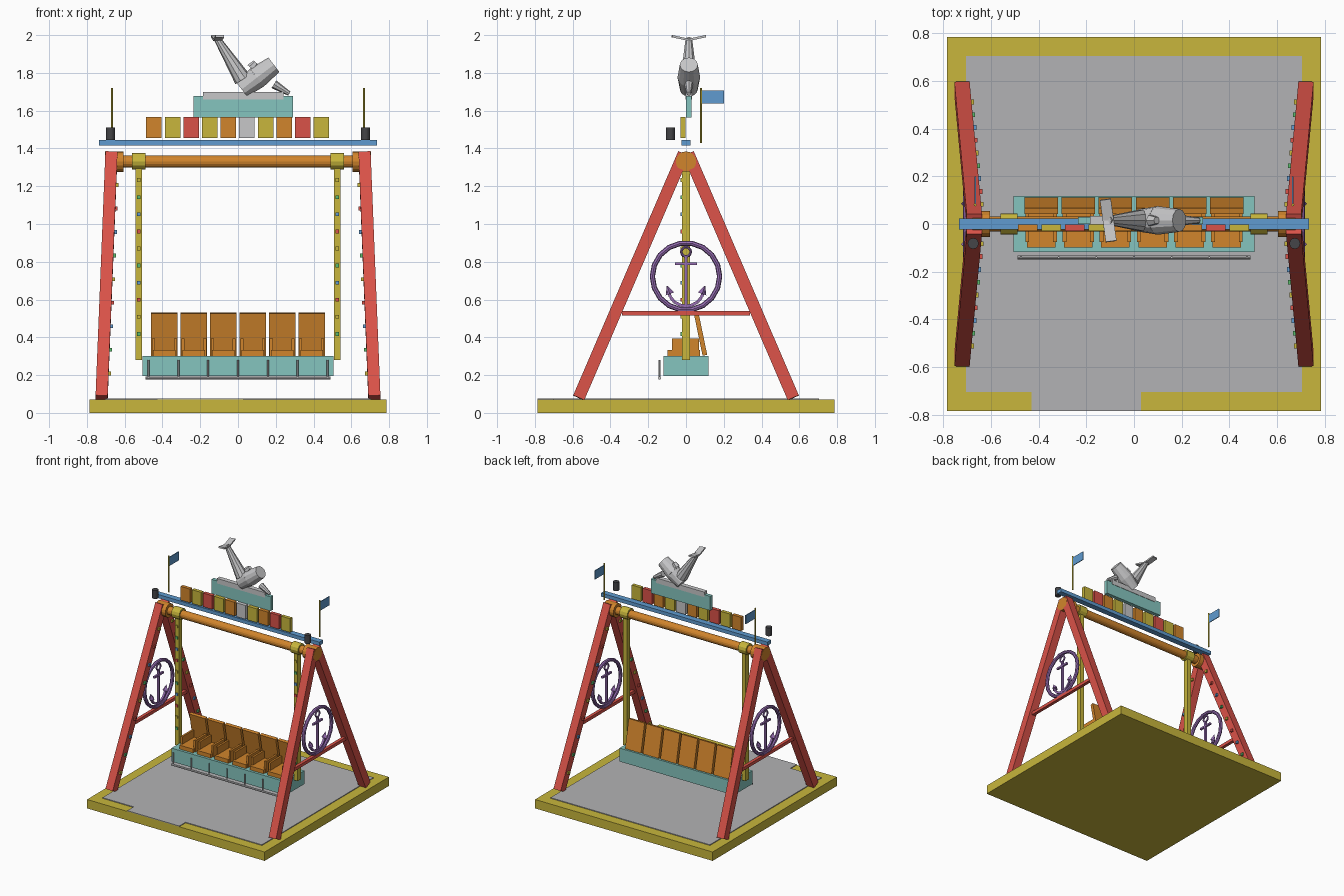
import bpy, bmesh, math
from mathutils import Vector, Matrix

if "Cube" in bpy.data.objects:
    bpy.data.objects.remove(bpy.data.objects["Cube"])


def material(name, r, g, b):
    m = bpy.data.materials.new(name)
    m.use_nodes = True
    m.diffuse_color = (r, g, b, 1)
    m.node_tree.nodes["Principled BSDF"].inputs["Base Color"].default_value = (r, g, b, 1)
    return m


YELLOW = material("yellow", .58, .47, .045)
FLOOR = material("floor grey", .45, .45, .46)
RED = material("red", .70, .085, .065)
BLUE = material("blue", .115, .33, .63)
ORANGE = material("orange", .64, .235, .025)
TEAL = material("teal", .235, .56, .52)
PURPLE = material("purple", .31, .155, .45)
CHARCOAL = material("charcoal", .06, .06, .065)
SILVER = material("light grey", .57, .57, .58)
GREEN = material("green", .1, .5, .15)
BULBS = [YELLOW, RED, BLUE, GREEN]


def finish(name, bm, mat, smooth=False):
    me = bpy.data.meshes.new(name)
    bmesh.ops.recalc_face_normals(bm, faces=bm.faces)
    bm.to_mesh(me)
    bm.free()
    me.materials.append(mat)
    ob = bpy.data.objects.new(name, me)
    bpy.context.collection.objects.link(ob)
    return ob


def box(name, x, y, z, mat):
    """Box from (low, high) ranges."""
    bm = bmesh.new()
    size = [b - a for a, b in (x, y, z)]
    mid = [(a + b) / 2 for a, b in (x, y, z)]
    bmesh.ops.create_cube(bm, size=1, matrix=Matrix.Translation(mid) @ Matrix.Diagonal((*size, 1)))
    return finish(name, bm, mat)


def frame(p, q, hint):
    """Matrix at the middle of p-q, with z along it and x near the hint."""
    z = (Vector(q) - Vector(p)).normalized()
    x = Vector(hint)
    x = (x - z * x.dot(z)).normalized()
    m = Matrix((x, z.cross(x), z)).transposed().to_4x4()
    return Matrix.Translation((Vector(p) + Vector(q)) / 2) @ m


def beam(name, p, q, w, d, mat, hint=(1, 0, 0)):
    bm = bmesh.new()
    length = (Vector(q) - Vector(p)).length
    bmesh.ops.create_cube(bm, size=1, matrix=frame(p, q, hint) @ Matrix.Diagonal((w, d, length, 1)))
    return finish(name, bm, mat)


def rod(name, p, q, r1, r2, mat, sides=12, hint=(0, 1, 0)):
    bm = bmesh.new()
    bmesh.ops.create_cone(bm, cap_ends=True, segments=sides, radius1=r1, radius2=r2,
                          depth=(Vector(q) - Vector(p)).length, matrix=frame(p, q, hint))
    return finish(name, bm, mat)


def ring(name, centre, radius, tube, mat, sides):
    """Hoop facing sideways, spun from a small circle."""
    bm = bmesh.new()
    c = Vector(centre)
    m = Matrix.Translation(c + Vector((0, radius, 0)))
    made = bmesh.ops.create_circle(bm, segments=8, radius=tube, matrix=m)
    bmesh.ops.spin(bm, geom=made["verts"] + bm.edges[:], cent=c, axis=(1, 0, 0),
                   angle=math.tau, steps=sides, use_merge=True)
    bmesh.ops.remove_doubles(bm, verts=bm.verts, dist=1e-4)
    return finish(name, bm, mat)


def bulb(name, p, i):
    box(name, *[(c - .01, c + .01) for c in p], BULBS[i % len(BULBS)])


# Platform with floor and entrance strip
box("platform", (-.785, .785), (-.785, .785), (0, .071), YELLOW)
box("floor", (-.705, .705), (-.705, .705), (.07, .077), FLOOR)
box("entrance", (-.43, .03), (-.785, -.705), (.07, .077), FLOOR)

# Side frames, mirrored left and right
for s, side in ((1, "left"), (-1, "right")):
    for f, end in ((-1, "front"), (1, "back")):
        foot, top = Vector((s * .722, f * .568, .08)), Vector((s * .67, f * .012, 1.372))
        beam(f"{side}_{end}_leg", foot, top, .064, .064, RED)
        for i in range(9):
            p = foot.lerp(top, .1 + .0965 * i)
            bulb(f"{side}_{end}_leg_bulb", p - Vector((s * .035, 0, 0)), i + (0 if i % 4 in (0, 2) else 2))
    box(f"{side}_cross_bar", sorted((s * .69, s * .715)), (-.34, .34), (.515, .54), RED)

    # Anchor emblem
    x = s * .703
    ring(f"{side}_emblem_ring", (x, 0, .722), .178, .014, PURPLE, 18)
    ring(f"{side}_anchor_eye", (x, 0, .853), .025, .007, PURPLE, 12)
    beam(f"{side}_anchor_shank", (x, 0, .56), (x, 0, .83), .016, .016, PURPLE)
    beam(f"{side}_anchor_stock", (x, -.058, .79), (x, .058, .79), .016, .014, PURPLE)
    arc = [(x, .095 * math.cos(a), .66 + .095 * math.sin(a))
           for a in (math.radians(190 + 20 * k) for k in range(9))]
    for p, q in zip(arc, arc[1:]):
        beam(f"{side}_anchor_arm", p, q, .016, .016, PURPLE)
    for f in (-1, 1):
        rod(f"{side}_anchor_fluke", (x, f * .085, .63), (x, f * .1, .672), .024, .002, PURPLE, 4)

    # Axle hub, collar and hanging arm
    rod(f"{side}_hub", (s * .605, 0, 1.33), (s * .705, 0, 1.33), .054, .054, ORANGE, 16)
    rod(f"{side}_collar", (s * .49, 0, 1.332), (s * .56, 0, 1.332), .044, .044, YELLOW, 12)
    box(f"{side}_hanging_arm", sorted((s * .508, s * .542)), (-.02, .02), (.28, 1.33), YELLOW)
    for i in range(10):
        bulb(f"{side}_arm_bulb", (s * .525, -.018, .418 + .0905 * i), i + 3)

    # Lamp, flag pole and flag
    rod(f"{side}_lamp", (s * .675, -.082, 1.445), (s * .675, -.082, 1.512), .023, .023, CHARCOAL)
    rod(f"{side}_flag_pole", (s * .667, .08, 1.43), (s * .667, .08, 1.72), .006, .006, YELLOW, 8)
    box(f"{side}_flag", (s * .667 - .003, s * .667 + .003), (.085, .2), (1.638, 1.708), BLUE)

rod("axle", (-.64, 0, 1.33), (.64, 0, 1.33), .032, .032, ORANGE, 16)

# Gondola with foot rail
box("gondola", (-.505, .505), (-.118, .118), (.195, .302), TEAL)
rod("foot_rail", (-.49, -.14, .184), (.49, -.14, .184), .008, .008, SILVER, 8)
for i in range(7):
    x = -.474 + .158 * i
    rod("rail_post", (x, -.14, .184), (x, -.14, .28), .005, .005, SILVER, 6)
    rod("rail_bracket", (x, -.14, .277), (x, -.115, .277), .005, .005, SILVER, 6)

# Row of seats
for i in range(6):
    x = -.39 + .156 * i
    box("seat", (x - .06, x + .06), (-.098, .075), (.3, .333), ORANGE)
    for s in (-1, 1):
        box("armrest", sorted((x + s * .05, x + s * .066)), (-.075, .07), (.3, .393), ORANGE)
    beam("seat_back", (x, .1, .305), (x, .054, .528), .14, .025, ORANGE)

# Overhead sign with blank tiles
box("sign_beam", (-.735, .735), (-.023, .023), (1.415, 1.444), BLUE)
tiles = [ORANGE, YELLOW, RED, YELLOW, ORANGE, SILVER, YELLOW, ORANGE, RED, YELLOW]
for i, mat in enumerate(tiles):
    x = -.445 + .0985 * i
    box("sign_tile", (x - .041, x + .041), (-.03, -.002), (1.456, 1.566), mat)
box("sea_panel", (-.235, .29), (0, .03), (1.565, 1.678), TEAL)
box("sea_crest", (-.185, .24), (-.003, .033), (1.66, 1.7), SILVER)

# Leaping sea animal on top
Y = .015
rod("animal_rear_body", (.02, Y, 1.712), (.10, Y, 1.775), .047, .06, SILVER, 12)
rod("animal_front_body", (.10, Y, 1.775), (.19, Y, 1.843), .06, .048, SILVER, 12)
rod("animal_tail", (-.11, Y, 1.98), (.025, Y, 1.765), .018, .046, SILVER, 10)
rod("animal_snout", (.19, Y, 1.74), (.272, Y, 1.69), .024, .012, SILVER, 8)
rod("animal_back_fin", (.07, Y, 1.825), (.095, Y, 1.855), .026, .016, SILVER, 6)
for s in (-1, 1):
    beam("tail_fluke", (-.108, Y, 1.975), (-.108 - s * .012, Y + s * .088, 1.994), .046, .012, SILVER)
